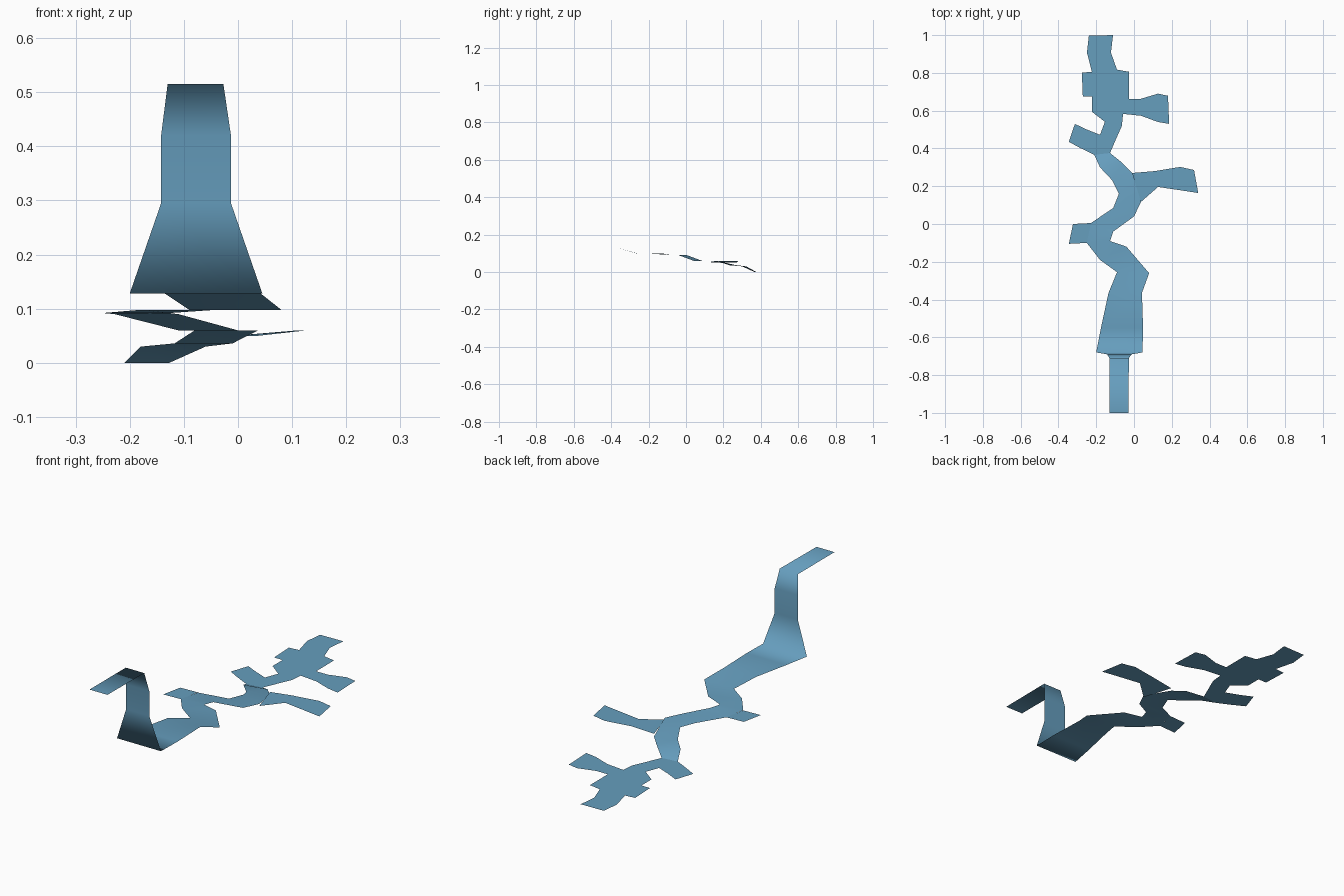
import bpy

water = bpy.data.materials.new("water blue")
water.diffuse_color = (0.133, 0.342, 0.515, 1)


def ribbon(name, rows):
    """Sheet swept through rows of (left x, left y, right x, right y, z)."""
    verts = []
    for lx, ly, rx, ry, z in rows:
        verts += [(lx, ly, z), (rx, ry, z)]
    faces = [(2 * i, 2 * i + 1, 2 * i + 3, 2 * i + 2) for i in range(len(rows) - 1)]
    mesh = bpy.data.meshes.new(name)
    mesh.from_pydata(verts, [], faces)
    mesh.materials.append(water)
    for p in mesh.polygons:
        p.use_smooth = True
    obj = bpy.data.objects.new(name, mesh)
    bpy.context.collection.objects.link(obj)
    return obj


# upper channel, waterfall and the stepped stream down to ground level
ribbon("waterfall_and_stream", [
    (-.13, -1, -.03, -1, .515),
    (-.13, -.71, -.027, -.71, .515),
    (-.142, -.69, -.013, -.69, .42),
    (-.142, -.69, -.013, -.69, .295),
    (-.20, -.68, .045, -.68, .128),
    (-.175, -.55, .048, -.55, .128),
    (-.135, -.365, .042, -.365, .128),
    (-.09, -.255, .08, -.26, .098),
    (-.18, -.19, -.04, -.12, .098),
    (-.25, -.10, -.127, -.09, .092),
    (-.228, .005, -.11, -.04, .09),
    (-.11, .085, 0, .04, .06),
    (-.08, .16, .037, .117, .06),
    (-.117, .233, -.01, .27, .036),
    (-.18, .30, -.06, .322, .03),
    (-.21, .366, -.127, .376, 0),
])

# flat lower stream
ribbon("lower_stream", [
    (-.21, .366, -.127, .376, 0),
    (-.18, .472, -.095, .45, 0),
    (-.154, .541, -.064, .52, 0),
    (-.223, .594, -.058, .583, 0),
    (-.223, .674, -.027, .663, 0),
    (-.223, .806, -.027, .806, 0),
])
ribbon("stream_end", [
    (-.223, .806, -.027, .806, 0),
    (-.249, .907, -.09, .817, 0),
    (-.249, .908, -.122, .907, 0),
    (-.239, .997, -.111, 1, 0),
])

# side branches
ribbon("left_pool_branch", [
    (-.25, -.10, -.228, .005, .091),
    (-.345, -.105, -.323, 0, .091),
])
ribbon("right_long_branch", [
    (-.01, .27, .037, .117, .05),
    (.11, .28, .127, .196, .06),
    (.244, .302, .244, .179, .06),
    (.318, .286, .34, .164, .06),
])
ribbon("left_lower_branch", [
    (-.21, .366, -.18, .472, 0),
    (-.286, .403, -.25, .5, 0),
    (-.345, .435, -.313, .53, 0),
])
ribbon("right_lower_branch", [
    (-.027, .663, -.058, .583, 0),
    (.037, .663, .037, .573, 0),
    (.127, .69, .127, .54, 0),
    (.18, .679, .186, .53, 0),
])
ribbon("left_end_branch", [
    (-.223, .674, -.223, .806, 0),
    (-.271, .674, -.276, .801, 0),
])
